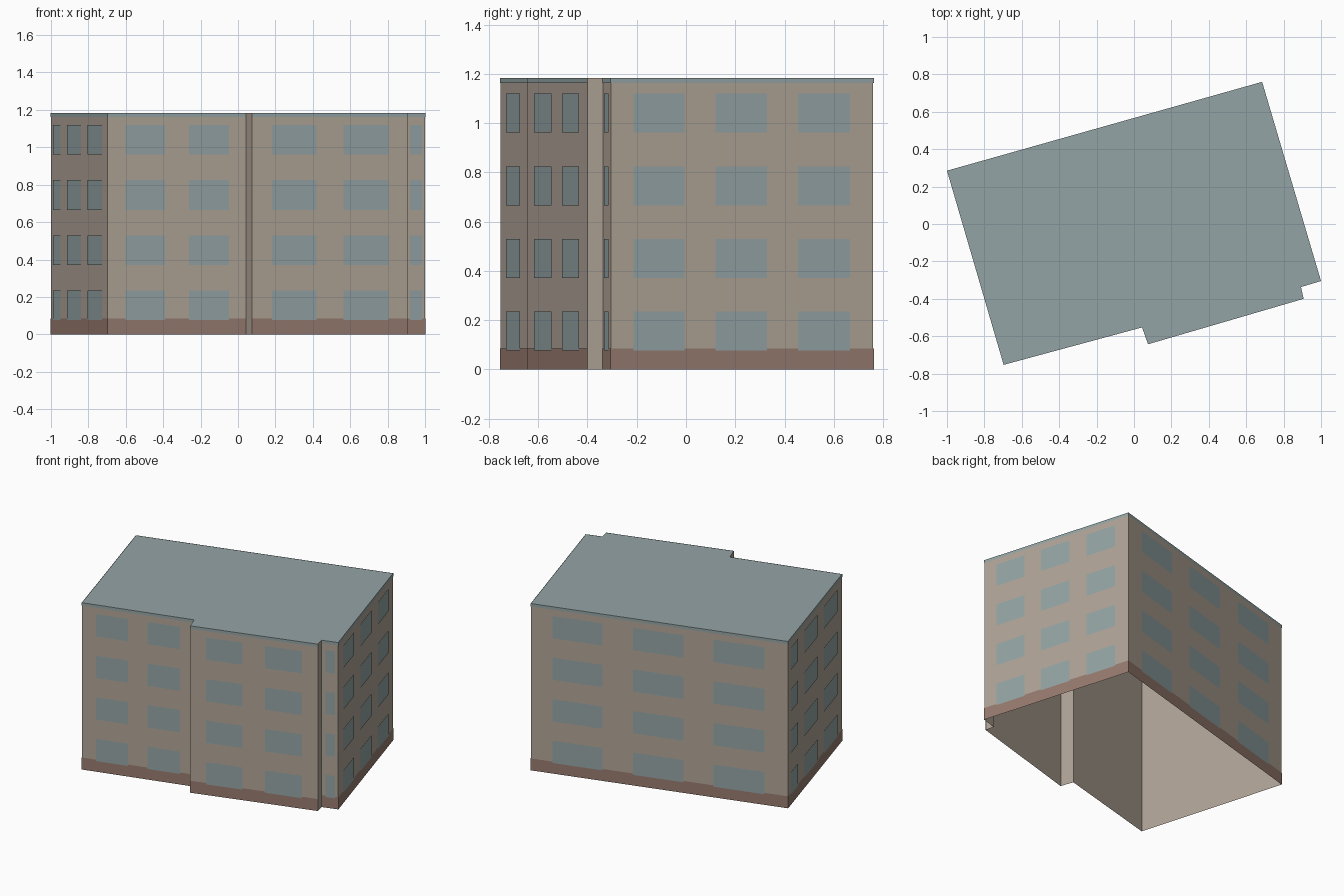
import bpy
from mathutils import Vector

cube = bpy.data.objects.get("Cube")
if cube:
    bpy.data.objects.remove(cube, do_unlink=True)

HEIGHT = 1.183
UP = Vector((0, 0, 1))


def material(name, rgb):
    mat = bpy.data.materials.new(name)
    mat.use_nodes = True
    mat.diffuse_color = (*rgb, 1)
    mat.node_tree.nodes["Principled BSDF"].inputs["Base Color"].default_value = (*rgb, 1)
    return mat


beige = material("beige wall", (0.44, 0.375, 0.31))
blue_grey = material("blue grey", (0.295, 0.37, 0.375))
brown = material("brown plinth", (0.31, 0.20, 0.16))


def add_object(name, faces, mat):
    """Make one object from a list of faces, each a list of points."""
    verts, polys = [], []
    for face in faces:
        polys.append(range(len(verts), len(verts) + len(face)))
        verts.extend(face)
    mesh = bpy.data.meshes.new(name)
    mesh.from_pydata(verts, [], [list(p) for p in polys])
    mesh.materials.append(mat)
    mesh.update()
    obj = bpy.data.objects.new(name, mesh)
    bpy.context.collection.objects.link(obj)
    return obj


# Footprint, counter-clockwise from the front-left corner
corners = [Vector((x, y, 0)) for x, y in (
    (-0.697, -0.753), (0.043, -0.553), (0.075, -0.643), (0.907, -0.40),
    (0.893, -0.337), (1.0, -0.305), (0.685, 0.76), (-1.0, 0.285))]
count = len(corners)
normals = [(corners[(i + 1) % count] - corners[i]).cross(UP).normalized()
           for i in range(count)]


def outline(offset):
    """Footprint pushed outward with mitred corners."""
    points = []
    for i, corner in enumerate(corners):
        a, b = normals[i - 1], normals[i]
        points.append(corner + (a + b) * offset / (1 + a.dot(b)))
    return points


def panel(start, end, low, high):
    return [start + UP * low, end + UP * low, end + UP * high, start + UP * high]


def wall_band(points, walls, low, high):
    return [panel(points[i], points[(i + 1) % count], low, high) for i in walls]


# Window columns as fractions along each wall; the two step returns stay plain
two = ((0.126, 0.413), (0.587, 0.876))
three = ((0.085, 0.28), (0.397, 0.595), (0.712, 0.91))
columns = {0: two, 2: two, 4: ((0.25, 0.83),), 5: three, 6: three,
           7: ((0.05, 0.18), (0.30, 0.54), (0.66, 0.91))}

# Shell: open underneath
add_object("walls", wall_band(corners, range(count), 0, HEIGHT), beige)
add_object("roof", [[c + UP * HEIGHT for c in corners]], blue_grey)

# Plinth and roof edge bands
skin = outline(0.002)
add_object("plinth", wall_band(skin, columns, 0, 0.085), brown)
add_object("roof_edge", wall_band(skin, columns, 1.163, HEIGHT), blue_grey)

# Windows on four storeys
panes = []
for i, spans in columns.items():
    start = corners[i] + normals[i] * 0.004
    along = corners[(i + 1) % count] - corners[i]
    for left, right in spans:
        for storey in range(4):
            low = 0.076 + storey * 0.295
            panes.append(panel(start + along * left, start + along * right,
                               low, low + 0.158))
add_object("windows", panes, blue_grey)
